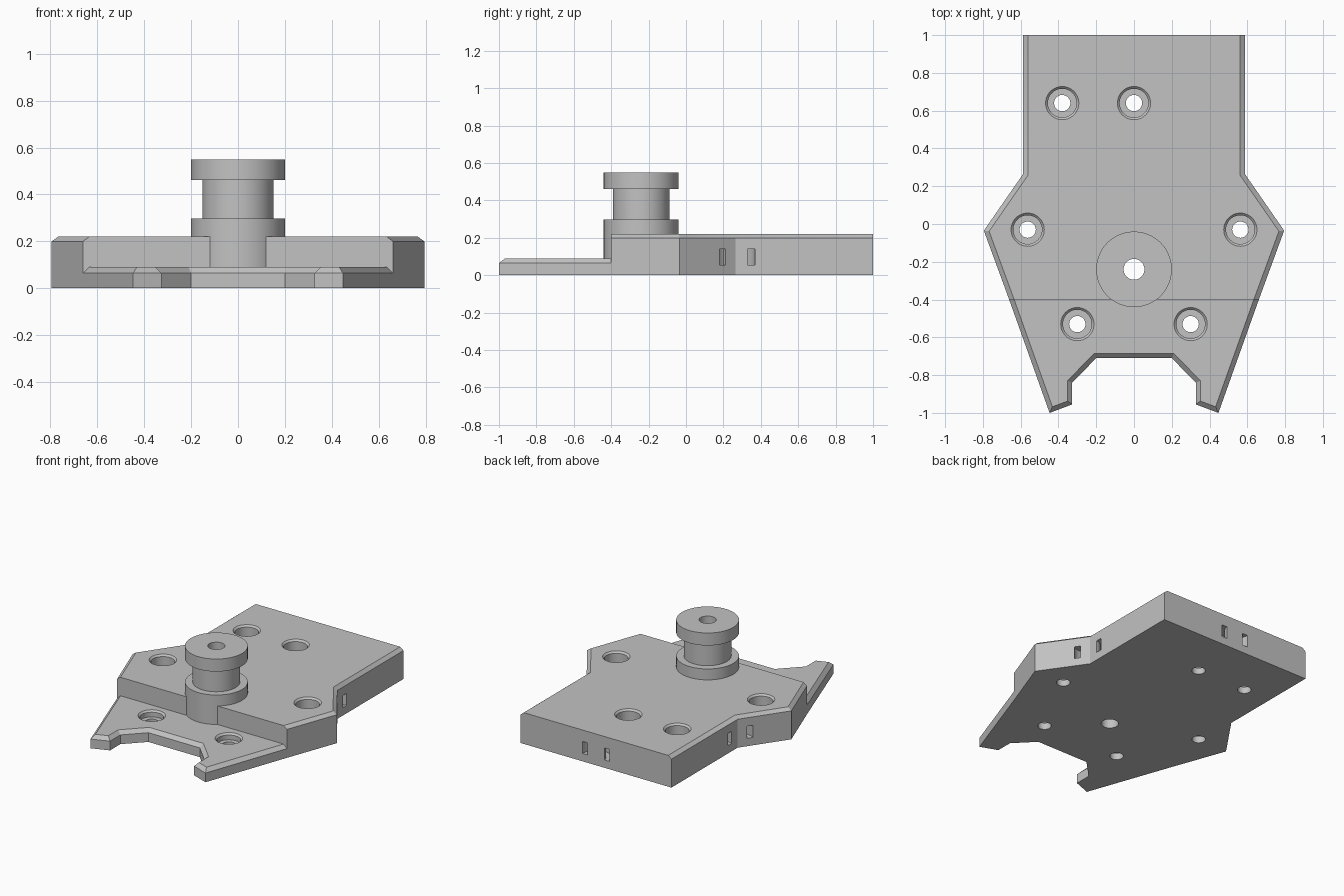
import bpy, bmesh, math
from mathutils import Vector

cube = bpy.data.objects.get("Cube")
if cube:
    bpy.data.objects.remove(cube, do_unlink=True)

GREY = (0.54, 0.54, 0.54, 1)
grey = bpy.data.materials.new("plain grey")
grey.use_nodes = True
grey.diffuse_color = GREY
grey.node_tree.nodes["Principled BSDF"].inputs["Base Color"].default_value = GREY


def make_object(name, bm):
    bmesh.ops.recalc_face_normals(bm, faces=bm.faces)
    mesh = bpy.data.meshes.new(name)
    bm.to_mesh(mesh)
    bm.free()
    mesh.materials.append(grey)
    obj = bpy.data.objects.new(name, mesh)
    bpy.context.collection.objects.link(obj)
    return obj


def inset(points, flat_y, amount):
    """Move every edge inward, except those lying along y = flat_y."""
    lines = []
    for i, p in enumerate(points):
        q = points[(i + 1) % len(points)]
        d = (q - p).normalized()
        keep = abs(p.y - flat_y) < 1e-4 and abs(q.y - flat_y) < 1e-4
        # the block's back edge is also left square
        keep = keep or (p.y > 0.99 and q.y > 0.99)
        lines.append((p + Vector((-d.y, d.x)) * (0 if keep else amount), d))
    result = []
    for i, (p, d) in enumerate(lines):
        p0, d0 = lines[i - 1]
        t = (p - p0).cross(d) / d0.cross(d)
        result.append(p0 + d0 * t)
    return result


def chamfered_prism(name, half, flat_y, height, chamfer, drop):
    """Mirror a half outline (listed anticlockwise on +x) and extrude it."""
    right = [Vector(p) for p in half]
    outline = right + [Vector((-p.x, p.y)) for p in reversed(right)]
    bm = bmesh.new()
    rings = [[bm.verts.new((p.x, p.y, z)) for p in ring] for ring, z in (
        (outline, 0), (outline, height - drop),
        (inset(outline, flat_y, chamfer), height))]
    bm.faces.new(rings[0])
    bm.faces.new(rings[-1])
    n = len(outline)
    for a, b in zip(rings, rings[1:]):
        for i in range(n):
            j = (i + 1) % n
            bm.faces.new((a[i], a[j], b[j], b[i]))
    return make_object(name, bm)


def lathe(bm, profile, x, y, steps=64):
    """Turn a closed (radius, z) profile about a vertical axis."""
    rings = []
    for k in range(steps):
        a = 2 * math.pi * k / steps
        rings.append([bm.verts.new((x + r * math.cos(a), y + r * math.sin(a), z))
                      for r, z in profile])
    n = len(profile)
    for k in range(steps):
        a, b = rings[k], rings[(k + 1) % steps]
        for i in range(n):
            j = (i + 1) % n
            if profile[i][0] + profile[j][0] > 0:
                bm.faces.new((a[i], a[j], b[j], b[i]))
    bmesh.ops.remove_doubles(bm, verts=bm.verts, dist=1e-5)


def screw_hole(bm, x, y, top, floor):
    lathe(bm, [(0, -0.1), (0.043, -0.1), (0.043, floor), (0.076, floor),
               (0.076, top - 0.012), (0.088, top), (0.088, top + 0.1),
               (0, top + 0.1)], x, y, 48)


def cut(obj, bm):
    cutter = make_object(obj.name + "_cutter", bm)
    cutter.hide_render = True
    mod = obj.modifiers.new("cut", 'BOOLEAN')
    mod.operation, mod.solver, mod.object = 'DIFFERENCE', 'EXACT', cutter
    bpy.context.view_layer.objects.active = obj
    bpy.ops.object.modifier_apply(modifier=mod.name)
    bpy.data.objects.remove(cutter, do_unlink=True)


STEP_Y = -0.4
STEP_X = 0.661
SPOOL_Y = -0.24

# Thick rear block with square front and back edges
block = chamfered_prism("rear_block", [
    (STEP_X, STEP_Y), (0.795, -0.035), (0.587, 0.265), (0.587, 1)],
    STEP_Y, 0.22, 0.025, 0.02)

# Thin front plate with two prongs around a notch
plate = chamfered_prism("front_plate", [
    (0.2, -0.71), (0.327, -0.84), (0.327, -0.955), (0.447, -1),
    (STEP_X, STEP_Y)], STEP_Y, 0.09, 0.025, 0.025)

# Block: counterbored screw holes, spool seat and curved tie channels
bm = bmesh.new()
for x, y in ((-0.563, -0.03), (0.563, -0.03), (-0.38, 0.64), (0, 0.64)):
    screw_hole(bm, x, y, 0.22, 0.045)
lathe(bm, [(0, -0.1), (0.12, -0.1), (0.12, 0.4), (0, 0.4)], 0, SPOOL_Y)
for x, y in ((0, 1), (-0.587, 0.265), (0.587, 0.265)):
    lathe(bm, [(0.065, 0.055), (0.105, 0.055), (0.105, 0.14), (0.065, 0.14)], x, y)
cut(block, bm)

# Plate: counterbored screw holes
bm = bmesh.new()
for x in (-0.3, 0.3):
    screw_hole(bm, x, -0.53, 0.09, 0.045)
cut(plate, bm)

# Flanged spool with a through bore
bm = bmesh.new()
lathe(bm, [(0.055, 0), (0.12, 0), (0.12, 0.08), (0.2, 0.08), (0.2, 0.297),
           (0.151, 0.297), (0.151, 0.462), (0.2, 0.462), (0.2, 0.55),
           (0.055, 0.55)], 0, SPOOL_Y, 96)
spool = make_object("spool", bm)

# Smooth the round walls, keep edges crisp
bpy.ops.object.select_all(action='DESELECT')
for obj in (block, plate, spool):
    obj.select_set(True)
bpy.context.view_layer.objects.active = block
bpy.ops.object.shade_smooth_by_angle(angle=math.radians(25))
